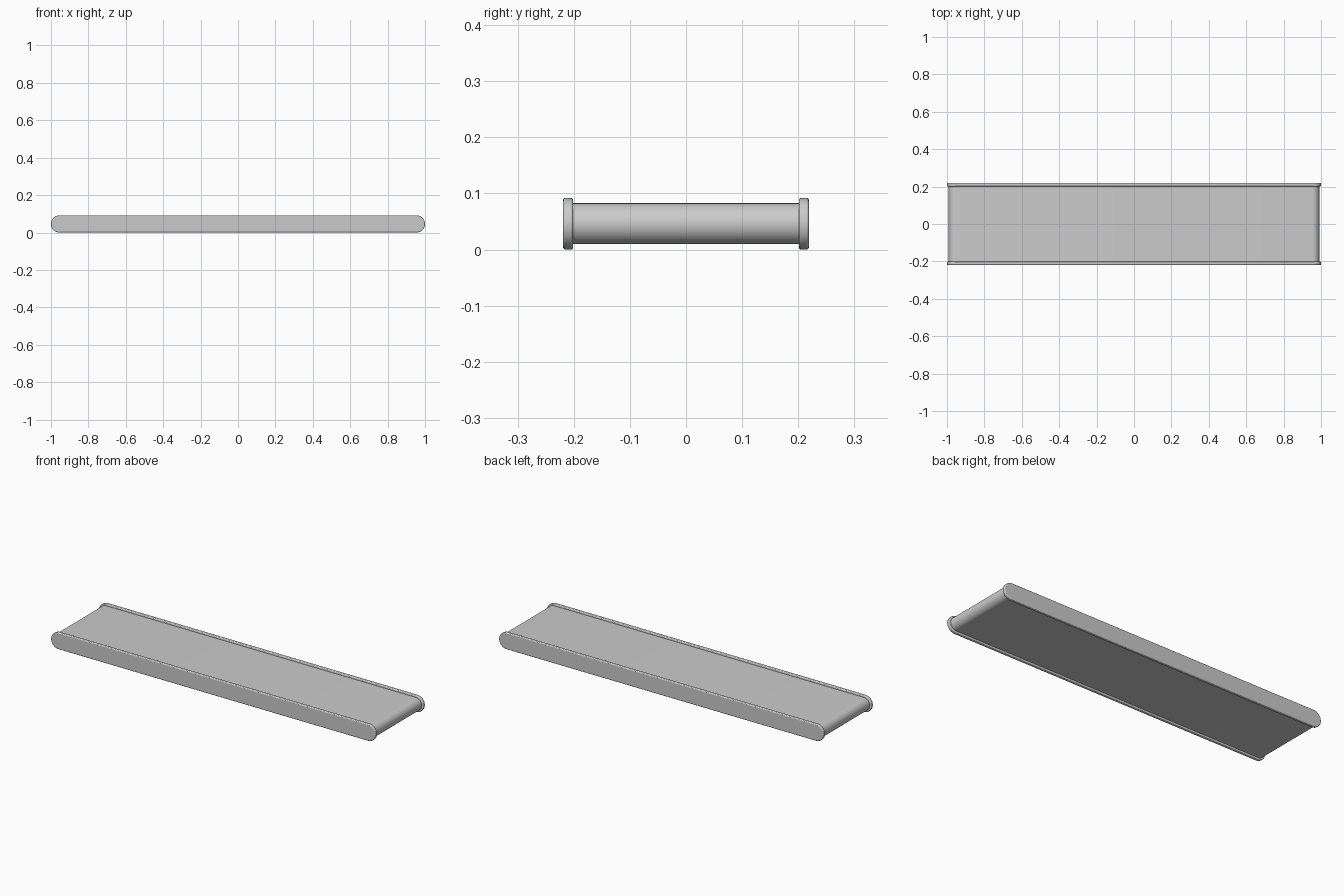
import bpy, bmesh, math

if "Cube" in bpy.data.objects:
    bpy.data.objects.remove(bpy.data.objects["Cube"])

LENGTH, HEIGHT = 2.0, 0.092
ZC = HEIGHT / 2


def stadium(name, length, height, y0, y1, bevel=0.0, seg=16):
    """Solid with a round-ended profile in XZ, extruded from y0 to y1."""
    r = height / 2
    cx = length / 2 - r
    bm = bmesh.new()
    verts = []
    for side, start in ((1, -math.pi / 2), (-1, math.pi / 2)):
        for i in range(seg + 1):
            a = start + math.pi * i / seg
            verts.append(bm.verts.new((side * cx + r * math.cos(a), y0, ZC + r * math.sin(a))))
    face = bm.faces.new(verts)
    ext = bmesh.ops.extrude_face_region(bm, geom=[face])
    moved = [v for v in ext["geom"] if isinstance(v, bmesh.types.BMVert)]
    bmesh.ops.translate(bm, verts=moved, vec=(0, y1 - y0, 0))
    bmesh.ops.recalc_face_normals(bm, faces=bm.faces[:])
    mesh = bpy.data.meshes.new(name)
    bm.to_mesh(mesh)
    bm.free()
    obj = bpy.data.objects.new(name, mesh)
    bpy.context.collection.objects.link(obj)
    if bevel:
        mod = obj.modifiers.new("rounded_edges", "BEVEL")
        mod.width = bevel
        mod.segments = 3
        mod.limit_method = "ANGLE"
        mod.angle_limit = math.radians(40)
    bpy.ops.object.select_all(action="DESELECT")
    obj.select_set(True)
    bpy.context.view_layer.objects.active = obj
    bpy.ops.object.shade_smooth_by_angle(angle=math.radians(35))
    return obj


# Belt loop running between the rails
stadium("belt", LENGTH - 0.019, HEIGHT - 0.019, -0.202, 0.202)

# Raised side rails with softened edges
stadium("front_rail", LENGTH, HEIGHT, -0.219, -0.201, bevel=0.004)
stadium("back_rail", LENGTH, HEIGHT, 0.201, 0.219, bevel=0.004)
